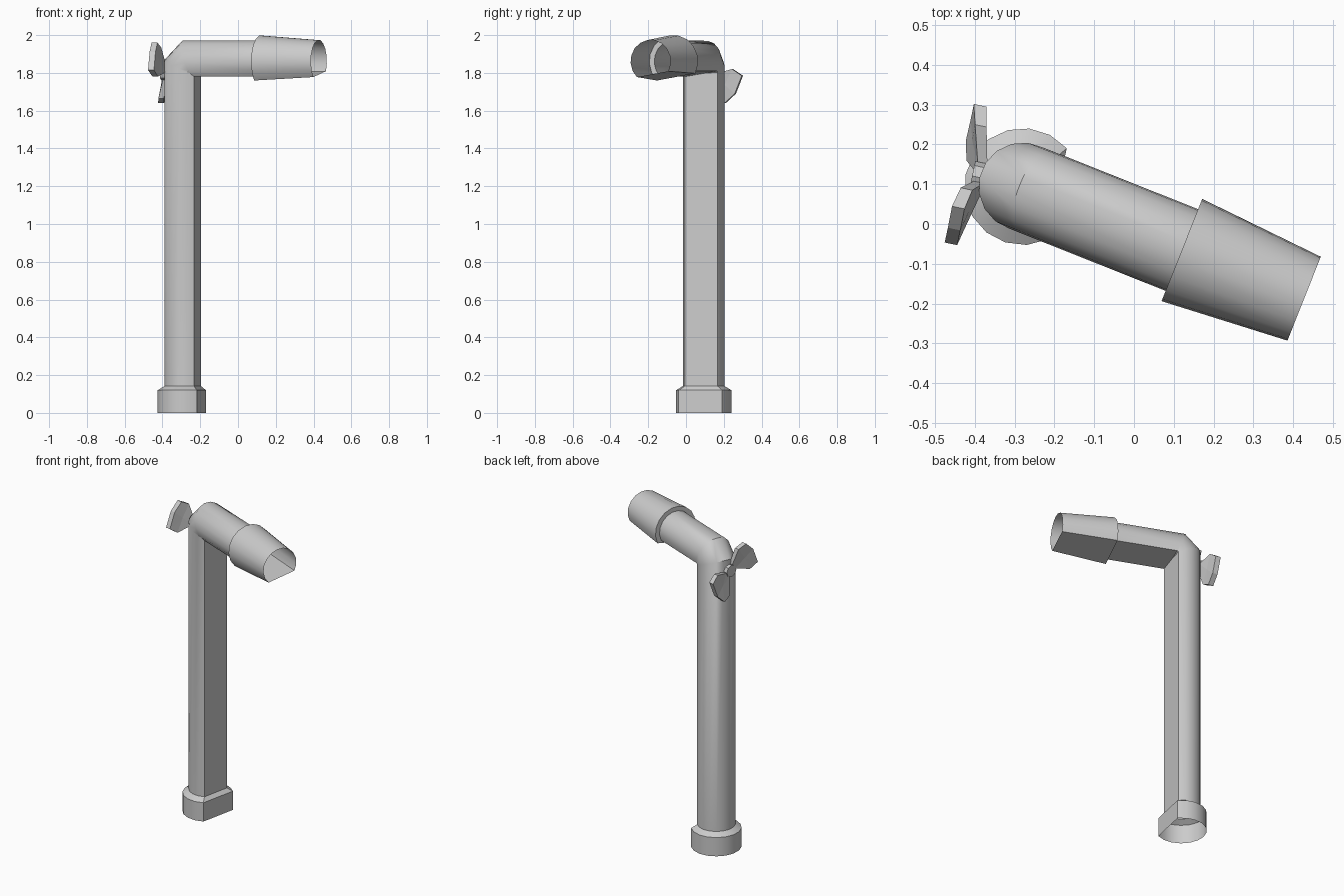
import bpy, bmesh, math
from mathutils import Vector

if "Cube" in bpy.data.objects:
    bpy.data.objects.remove(bpy.data.objects["Cube"])

YAW = math.radians(-21.7)          # direction the arm points
TWIST = math.radians(9.8)          # roll of the flat side around the pipe
FLAT = math.radians(53)            # half angle cut away by the flat
ARC = 12                           # facets on the round part
BASE = Vector((-0.28, 0.094, 0))
U = Vector((math.cos(YAW), math.sin(YAW), 0))
V = Vector((-U.y, U.x, 0))
Z = Vector((0, 0, 1))
R, ZC, E, M = 0.111, 1.861, 0.037, math.tan(math.pi / 8)


def finish(name, bm, angle=None):
    bmesh.ops.recalc_face_normals(bm, faces=bm.faces)
    me = bpy.data.meshes.new(name)
    bm.to_mesh(me)
    bm.free()
    ob = bpy.data.objects.new(name, me)
    bpy.context.collection.objects.link(ob)
    if angle:
        bpy.ops.object.select_all(action='DESELECT')
        ob.select_set(True)
        bpy.context.view_layer.objects.active = ob
        bpy.ops.object.shade_smooth_by_angle(angle=math.radians(angle))
    return ob


def tube(name, rings):
    """Open D-shaped tube; ring = (along arm, height, radius, inward direction)."""
    bm = bmesh.new()
    prev = None
    for u, z, r, inward in rings:
        ring = []
        for k in range(ARC + 1):
            a = TWIST + FLAT + (2 * math.pi - 2 * FLAT) * k / ARC
            p = BASE + U * u + Z * z + (inward * math.cos(a) + V * math.sin(a)) * r
            ring.append(bm.verts.new(p))
        if prev:
            for i in range(ARC + 1):
                j = (i + 1) % (ARC + 1)
                bm.faces.new((prev[i], prev[j], ring[j], ring[i]))
        prev = ring
    return finish(name, bm, 40)


# foot collar with a sloped shoulder
tube("foot_collar", [(0, 0, 0.147, U), (0, 0.12, 0.147, U), (0, 0.142, R, U)])

# column, mitred elbow and arm
tube("bent_pipe", [(0, 0.142, R, U),
                   (0, ZC - E, R, U - Z * M),
                   (E, ZC, R, U * M - Z),
                   (0.431, ZC, R, -Z)])

# tapered open nozzle with a step at its start
tube("nozzle", [(0.431, ZC, R, -Z), (0.431, ZC, 0.139, -Z), (0.762, ZC, 0.114, -Z)])

# handle frame: N points out of the flat side, T sideways
N = Vector((math.cos(YAW + TWIST), math.sin(YAW + TWIST), 0))
T = Vector((-N.y, N.x, 0))
HUB = BASE + Z * 1.80


def prism(name, outline, back, front):
    """Extrude a (sideways, up) outline along N between two depth functions."""
    bm = bmesh.new()
    lo, hi = ([bm.verts.new(HUB + T * s + Z * h + N * f(math.hypot(s, h)))
               for s, h in outline] for f in (back, front))
    n = len(outline)
    for loop in (lo, hi):
        c = bm.verts.new(sum((v.co for v in loop), Vector()) / n)
        for i in range(n):
            bm.faces.new((loop[i], loop[(i + 1) % n], c))
    for i in range(n):
        j = (i + 1) % n
        bm.faces.new((lo[i], lo[j], hi[j], hi[i]))
    bmesh.ops.dissolve_limit(bm, angle_limit=0.02, verts=bm.verts, edges=bm.edges)
    return finish(name, bm)


# eight-sided hub
octagon = [(0.038 * math.cos(k * math.pi / 4), 0.038 * math.sin(k * math.pi / 4)) for k in range(8)]
prism("handle_hub", octagon, lambda r: -0.09, lambda r: -0.13)

# two flared wings, half a turn apart
wing = [(0.012, 0.036), (0.035, 0.135), (0.085, 0.16), (0.14, 0.11),
        (0.178, 0.015), (0.128, -0.02), (0.036, 0.005)]
for side, sign in (("upper", -1), ("lower", 1)):
    prism("handle_wing_" + side, [(sign * s, -sign * h) for s, h in wing],
          lambda r: -0.09 - 0.23 * r, lambda r: -0.113 - 0.28 * r)
